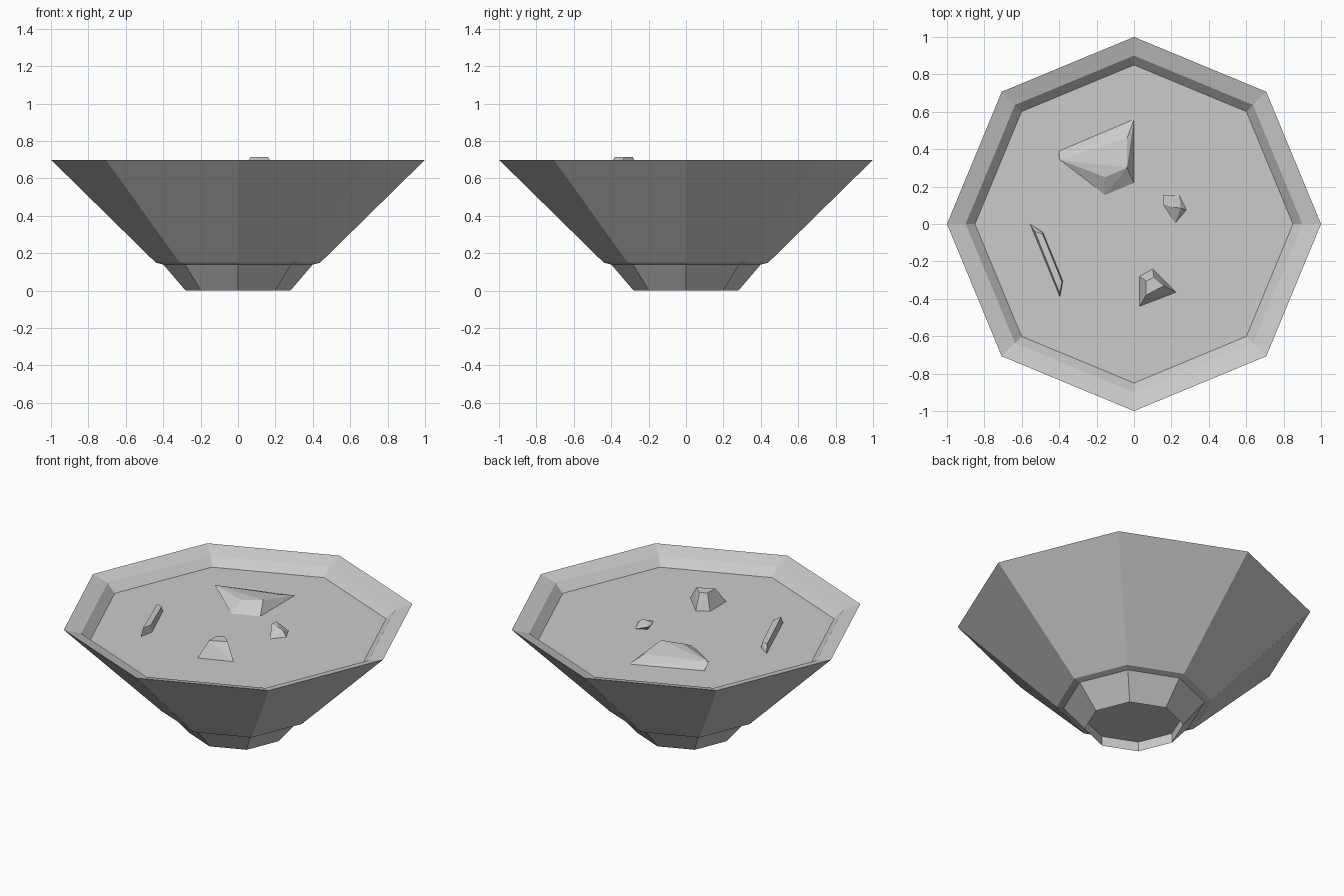
import bpy, bmesh, math

if "Cube" in bpy.data.objects:
    bpy.data.objects.remove(bpy.data.objects["Cube"])

SIDES = 8
SOUP_Z = 0.62


def finish(name, bm):
    bmesh.ops.recalc_face_normals(bm, faces=bm.faces)
    mesh = bpy.data.meshes.new(name)
    bm.to_mesh(mesh)
    bm.free()
    obj = bpy.data.objects.new(name, mesh)
    bpy.context.collection.objects.link(obj)
    return obj


def lathe(name, profile):
    """Spin a (radius, z) profile into a faceted solid, capping both ends."""
    bm = bmesh.new()
    rings = []
    for r, z in profile:
        angles = [2 * math.pi * i / SIDES for i in range(SIDES)]
        rings.append([bm.verts.new((r * math.cos(a), r * math.sin(a), z)) for a in angles])
    for low, high in zip(rings, rings[1:]):
        for i in range(SIDES):
            j = (i + 1) % SIDES
            bm.faces.new((low[i], low[j], high[j], high[i]))
    bm.faces.new(rings[0])
    bm.faces.new(rings[-1])
    return finish(name, bm)


def chunk(name, base, top):
    """Faceted lump: hull of a base outline at the soup level and raised points."""
    bm = bmesh.new()
    for x, y in base:
        bm.verts.new((x, y, SOUP_Z))
    for p in top:
        bm.verts.new(p)
    res = bmesh.ops.convex_hull(bm, input=bm.verts)
    loose = [v for v in bm.verts if not v.link_faces]
    bmesh.ops.delete(bm, geom=loose, context='VERTS')
    return finish(name, bm)


# Bowl: recessed underside, tapered foot, ledge, flared wall, bevelled lip, inside
lathe("bowl", [(0.28, 0.06), (0.28, 0.0), (0.40, 0.14), (0.44, 0.15),
               (1.0, 0.70), (0.90, 0.67), (0.85, SOUP_Z), (0.38, 0.20)])

# Soup surface
bm = bmesh.new()
bmesh.ops.create_circle(bm, cap_ends=True, segments=SIDES, radius=0.85)
soup = finish("soup_surface", bm)
soup.location.z = SOUP_Z

# Floating chunks
chunk("chunk_front",
      [(0.03, -0.44), (0.225, -0.365), (0.10, -0.24), (0.03, -0.28)],
      [(0.065, -0.38, 0.715), (0.16, -0.33, 0.715),
       (0.107, -0.285, 0.715), (0.065, -0.305, 0.715)])
chunk("chunk_large",
      [(0, 0.56), (0, 0.22), (-0.155, 0.155), (-0.40, 0.39)],
      [(-0.037, 0.46, 0.655), (-0.037, 0.30, 0.68),
       (-0.155, 0.25, 0.67), (-0.40, 0.345, 0.66)])
chunk("chunk_small",
      [(0.22, 0.005), (0.28, 0.075), (0.24, 0.155), (0.18, 0.12)],
      [(0.21, 0.09, 0.66), (0.25, 0.085, 0.65),
       (0.155, 0.155, 0.655), (0.155, 0.105, 0.655)])
chunk("chunk_sliver",
      [(-0.556, 0), (-0.487, -0.045), (-0.38, -0.305), (-0.396, -0.39)],
      [(-0.53, -0.04, 0.655), (-0.488, -0.055, 0.655),
       (-0.385, -0.31, 0.665), (-0.397, -0.37, 0.665)])
